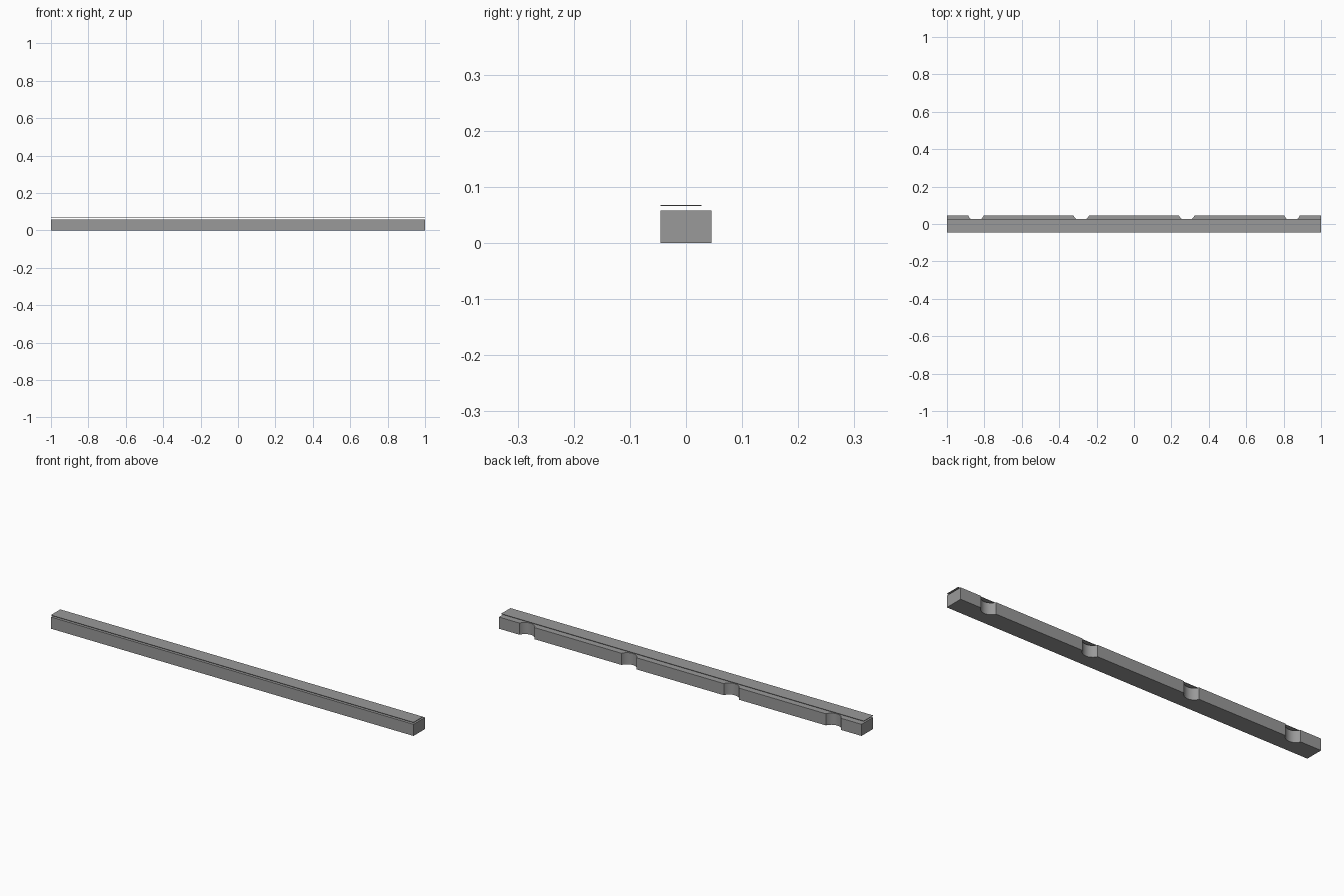
import bpy, bmesh, math

if "Cube" in bpy.data.objects:
    bpy.data.objects.remove(bpy.data.objects["Cube"])

HALF_L, HALF_W, HEIGHT = 1.0, 0.0455, 0.058
PLATE_Z, PLATE_T, PLATE_BACK = 0.066, 0.002, 0.028
NOTCH_R, NOTCH_OFFSET = 0.045, 0.017      # circle centre lies behind the back face
NOTCH_X = (0.845, 0.282, -0.282, -0.845)

dark = bpy.data.materials.new("dark_grey")
dark.diffuse_color = (0.32, 0.32, 0.32, 1)
dark.use_nodes = True
dark.node_tree.nodes["Principled BSDF"].inputs["Base Color"].default_value = dark.diffuse_color


def extruded(name, outline, z, height):
    # closed prism from a plan outline
    bm = bmesh.new()
    base = bm.faces.new([bm.verts.new((x, y, z)) for x, y in outline])
    ext = bmesh.ops.extrude_face_region(bm, geom=[base], use_keep_orig=True)
    top = [v for v in ext["geom"] if isinstance(v, bmesh.types.BMVert)]
    bmesh.ops.translate(bm, verts=top, vec=(0, 0, height))
    bmesh.ops.recalc_face_normals(bm, faces=bm.faces)
    mesh = bpy.data.meshes.new(name)
    bm.to_mesh(mesh)
    bm.free()
    mesh.materials.append(dark)
    obj = bpy.data.objects.new(name, mesh)
    bpy.context.collection.objects.link(obj)
    return obj


def notch_arc(cx, steps=16):
    # concave arc running from +x side to -x side of the notch
    a0 = math.asin(NOTCH_OFFSET / NOTCH_R)
    pts = []
    for i in range(steps + 1):
        a = -a0 - (math.pi - 2 * a0) * i / steps
        pts.append((cx + NOTCH_R * math.cos(a),
                    HALF_W + NOTCH_OFFSET + NOTCH_R * math.sin(a)))
    return pts


# beam: plan outline with four rounded notches in the back
outline = [(-HALF_L, -HALF_W), (HALF_L, -HALF_W), (HALF_L, HALF_W)]
for x in NOTCH_X:
    outline += notch_arc(x)
outline.append((-HALF_L, HALF_W))
beam = extruded("beam", outline, 0, HEIGHT)
bpy.context.view_layer.objects.active = beam
beam.select_set(True)
bpy.ops.object.shade_smooth_by_angle(angle=math.radians(30))

# thin strip floating just above the beam, flush with the front
extruded("top_strip", [(-HALF_L, -HALF_W), (HALF_L, -HALF_W),
                       (HALF_L, PLATE_BACK), (-HALF_L, PLATE_BACK)],
         PLATE_Z, PLATE_T)
